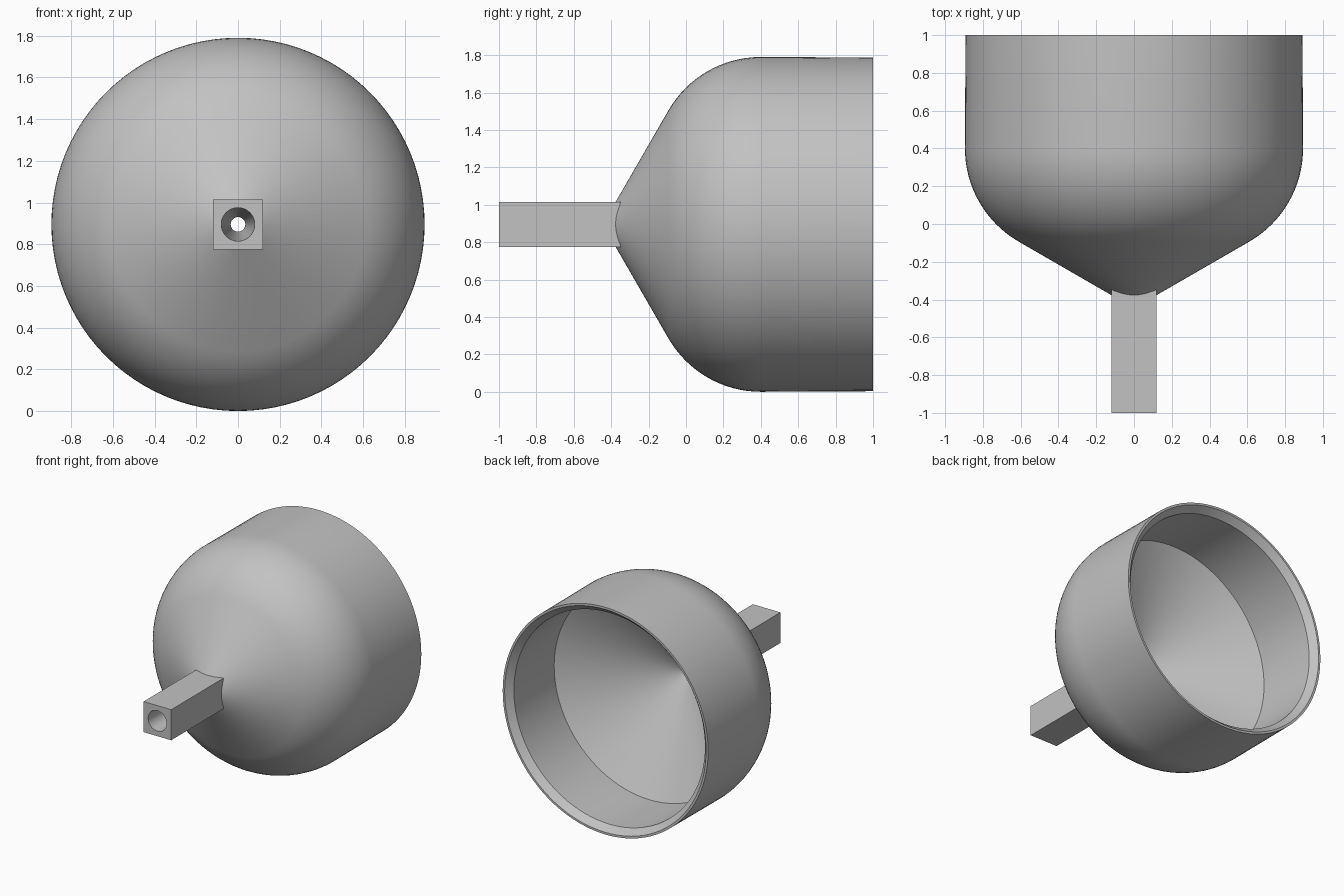
import bpy, bmesh, math

if "Cube" in bpy.data.objects:
    bpy.data.objects.remove(bpy.data.objects["Cube"], do_unlink=True)

SEG = 96
CENTRE_Z = 0.895

grey = bpy.data.materials.new("neutral_grey")
grey.use_nodes = True
colour = (0.54, 0.54, 0.54, 1)
grey.diffuse_color = colour
grey.node_tree.nodes["Principled BSDF"].inputs["Base Color"].default_value = colour


def sweep(name, sections):
    """Skin rings along the y axis; each section is (y, radius, is_square)."""
    bm = bmesh.new()
    rings = []
    for y, r, square in sections:
        ring = []
        for i in range(SEG):
            a = math.tau * i / SEG
            c, s = math.cos(a), math.sin(a)
            k = r / max(abs(c), abs(s)) if square else r
            ring.append(bm.verts.new((k * c, y, CENTRE_Z + k * s)))
        rings.append(ring)
    for a, b in zip(rings, rings[1:]):
        for i in range(SEG):
            j = (i + 1) % SEG
            bm.faces.new((a[i], a[j], b[j], b[i]))
    mesh = bpy.data.meshes.new(name)
    bm.to_mesh(mesh)
    bm.free()
    obj = bpy.data.objects.new(name, mesh)
    bpy.context.collection.objects.link(obj)
    mesh.materials.append(grey)
    bpy.ops.object.select_all(action='DESELECT')
    obj.select_set(True)
    bpy.context.view_layer.objects.active = obj
    bpy.ops.object.shade_smooth_by_angle(angle=math.radians(25))
    return obj


# Funnel bowl: outer cone, rounded shoulder, wall, bevelled rim, inner wall, inner cone
outer_r, fillet, shoulder_y = 0.895, 0.57, 0.4
profile = [(-0.411, 0.06)]
for i in range(17):
    a = math.radians(60 * (1 - i / 16))
    profile.append((shoulder_y - fillet * math.sin(a),
                    outer_r - fillet * (1 - math.cos(a))))
profile += [(1, 0.892), (1, 0.875), (0.95, 0.83), (0.45, 0.83), (-0.01, 0.035)]
sweep("funnel_bowl", [(y, r, False) for y, r in profile])

# Square stem with a tapered round bore
sweep("stem", [(-0.01, 0.035, False), (-1, 0.08, False),
               (-1, 0.12, True), (-0.3, 0.12, True)])
